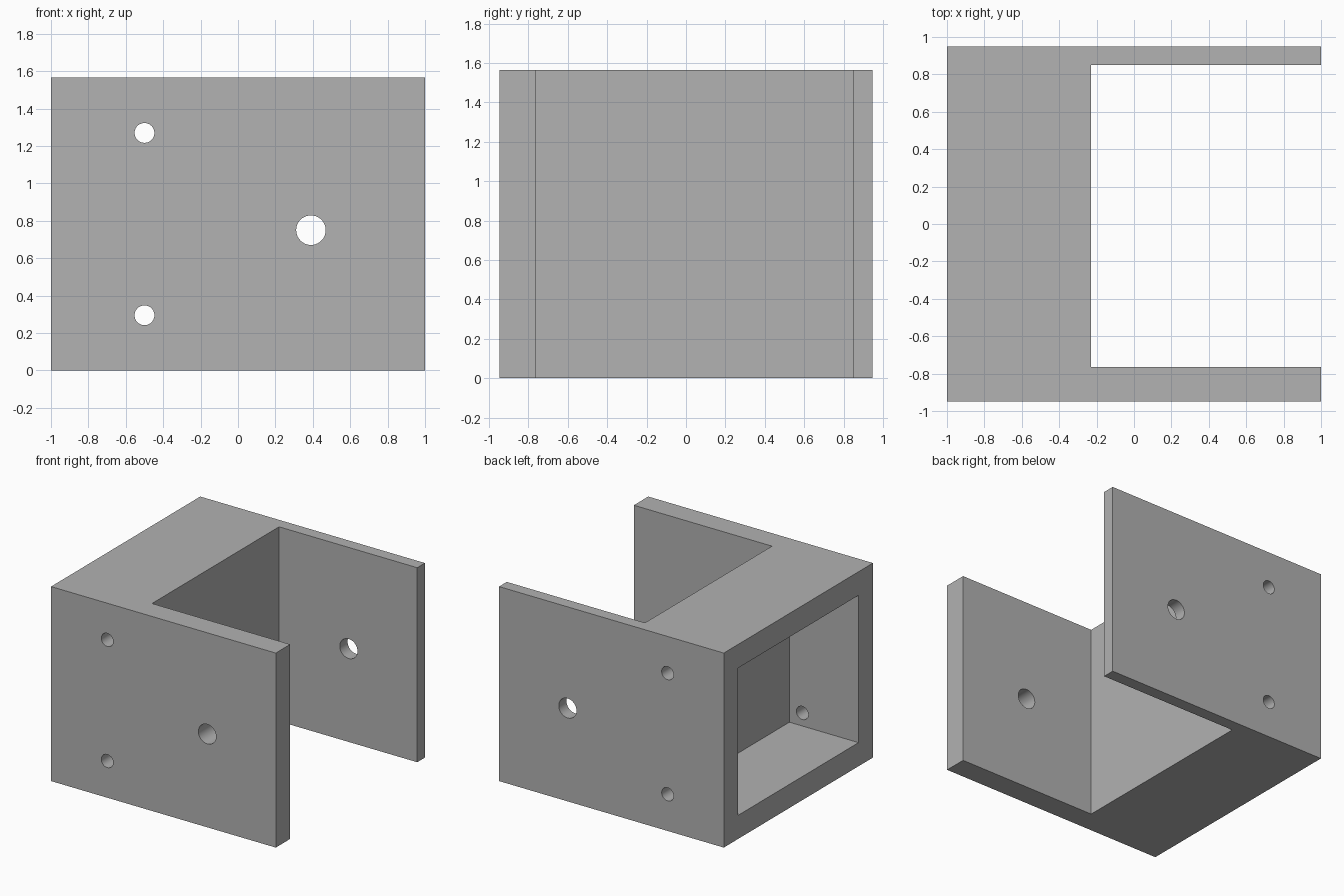
import bpy, bmesh, math
from mathutils import Matrix, Vector

cube = bpy.data.objects.get("Cube")
if cube:
    bpy.data.objects.remove(cube, do_unlink=True)

HEIGHT = 1.565
HALF_Y = 0.948

# Single grey material
grey = bpy.data.materials.new("plain grey")
grey.use_nodes = True
colour = (0.445, 0.445, 0.445, 1)
grey.diffuse_color = colour
grey.node_tree.nodes["Principled BSDF"].inputs["Base Color"].default_value = colour


def finish(bm, name):
    bmesh.ops.recalc_face_normals(bm, faces=bm.faces)
    mesh = bpy.data.meshes.new(name)
    bm.to_mesh(mesh)
    bm.free()
    mesh.materials.append(grey)
    obj = bpy.data.objects.new(name, mesh)
    bpy.context.collection.objects.link(obj)
    return obj


def extruded(name, outline, z0, z1):
    bm = bmesh.new()
    face = bm.faces.new([bm.verts.new((x, y, z0)) for x, y in outline])
    top = bmesh.ops.extrude_face_region(bm, geom=[face])["geom"]
    verts = [v for v in top if isinstance(v, bmesh.types.BMVert)]
    bmesh.ops.translate(bm, verts=verts, vec=Vector((0, 0, z1 - z0)))
    return finish(bm, name)


def drill(name, x, z, radius):
    bm = bmesh.new()
    place = Matrix.Translation((x, 0, z)) @ Matrix.Rotation(math.pi / 2, 4, 'X')
    bmesh.ops.create_cone(bm, cap_ends=True, segments=40, radius1=radius,
                          radius2=radius, depth=3, matrix=place)
    return finish(bm, name)


# Body with a thick front arm and a thin back arm
bracket = extruded("bracket_body", [
    (-1, -HALF_Y), (1, -HALF_Y), (1, -0.765), (-0.23, -0.765),
    (-0.23, 0.85), (1, 0.85), (1, HALF_Y), (-1, HALF_Y)], 0, HEIGHT)

# Pocket in the closed end, two screw holes and a larger pivot hole
cutters = [
    extruded("pocket_cutter", [(-1.2, -0.765), (-0.385, -0.765),
                               (-0.385, 0.765), (-1.2, 0.765)], 0.19, HEIGHT - 0.19),
    drill("lower_screw_cutter", -0.5, 0.295, 0.053),
    drill("upper_screw_cutter", -0.5, 1.27, 0.053),
    drill("pivot_cutter", 0.39, 0.75, 0.079),
]

bpy.ops.object.select_all(action='DESELECT')
bpy.context.view_layer.objects.active = bracket
bracket.select_set(True)
for cutter in cutters:
    cutter.hide_render = True
    mod = bracket.modifiers.new(cutter.name, 'BOOLEAN')
    mod.operation = 'DIFFERENCE'
    mod.solver = 'EXACT'
    mod.object = cutter
    bpy.ops.object.modifier_apply(modifier=mod.name)
    bpy.data.objects.remove(cutter, do_unlink=True)

# Round hole walls, crisp edges
bpy.ops.object.shade_smooth_by_angle(angle=math.radians(30))
